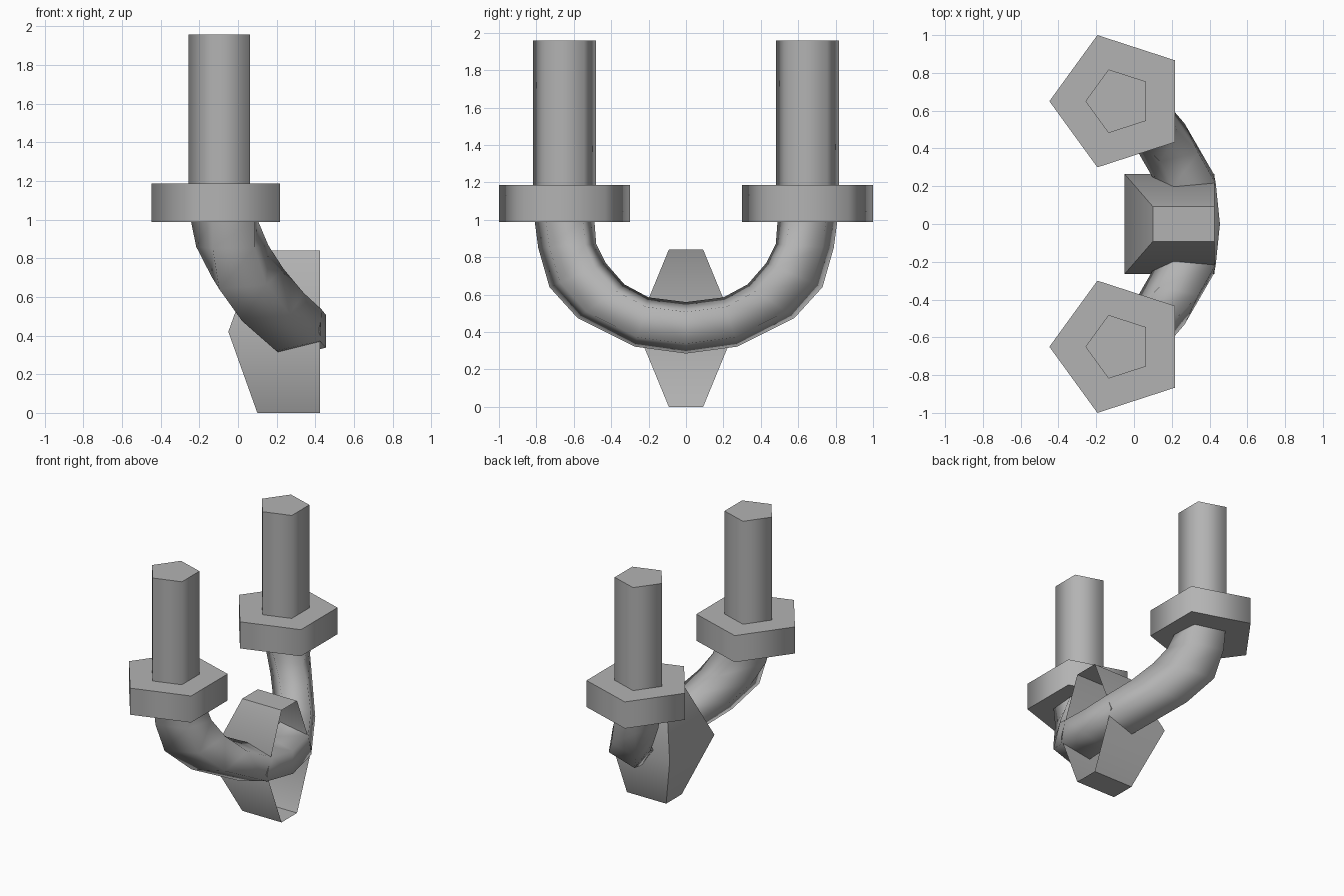
import bpy, bmesh, math

if "Cube" in bpy.data.objects:
    bpy.data.objects.remove(bpy.data.objects["Cube"])

PIN_X, PIN_Y = -0.08, 0.65   # centre of each pin
SIDES = 5

grey = bpy.data.materials.new("dark_grey")
grey.diffuse_color = (0.45, 0.45, 0.45, 1)
grey.use_nodes = True
grey.node_tree.nodes["Principled BSDF"].inputs["Base Color"].default_value = grey.diffuse_color


def make_object(name, faces_of, smooth_angle):
    """Make one object from a function that fills a bmesh."""
    bm = bmesh.new()
    faces_of(bm)
    bmesh.ops.recalc_face_normals(bm, faces=bm.faces[:])
    mesh = bpy.data.meshes.new(name)
    bm.to_mesh(mesh)
    bm.free()
    mesh.materials.append(grey)
    obj = bpy.data.objects.new(name, mesh)
    bpy.context.collection.objects.link(obj)
    bpy.ops.object.select_all(action='DESELECT')
    obj.select_set(True)
    bpy.context.view_layer.objects.active = obj
    bpy.ops.object.shade_smooth_by_angle(angle=math.radians(smooth_angle))


def skin(rings, caps=True):
    """Bridge vertex rings, optionally closing both ends."""
    def fill(bm):
        loops = [[bm.verts.new(p) for p in ring] for ring in rings]
        n = len(loops[0])
        for a, b in zip(loops, loops[1:]):
            for i in range(n):
                j = (i + 1) % n
                bm.faces.new((a[i], a[j], b[j], b[i]))
        if caps:
            bm.faces.new(loops[0][::-1])
            bm.faces.new(loops[-1])
    return fill


def pentagon(y, z, r):
    """Level pentagon with one corner pointing to -x."""
    return [(PIN_X - r * math.cos(k * math.tau / SIDES),
             y + r * math.sin(k * math.tau / SIDES), z) for k in range(SIDES)]


# Pins and collars, one pair per side
for side, sy in (("front", -1), ("back", 1)):
    y = sy * PIN_Y
    make_object(side + "_pin", skin([pentagon(y, 1.15, 0.177), pentagon(y, 1.958, 0.177)]), 80)
    make_object(side + "_collar", skin([pentagon(y, 0.988, 0.368), pentagon(y, 1.187, 0.368)]), 80)

# U-shaped pipe: outer and inner (y, z) of each cross-section, front half to middle
half = [((-0.81, 1.00), (-0.49, 1.00)),
        ((-0.79, 0.85), (-0.48, 0.87)),
        ((-0.73, 0.64), (-0.43, 0.77)),
        ((-0.58, 0.475), (-0.33, 0.655)),
        ((-0.275, 0.322), (-0.20, 0.585)),
        ((0.0, 0.285), (0.0, 0.56))]
sections = half + [((-o[0], o[1]), (-i[0], i[1])) for o, i in half[-2::-1]]


def bulge(y, z, plus_side):
    """Push towards +x, fading with distance from the pipe's middle."""
    d = math.hypot(y, z - 0.42)
    extra = 0.032 * min(1.0, d / 0.22) if plus_side else 0.0
    return 0.395 * max(0.0, 1 - (d / 0.85) ** 2) ** 1.5 + extra


pipe = []
for (oy, oz), (iy, iz) in sections:
    ring = []
    for k in range(SIDES):
        a = k * math.tau / SIDES
        t = 0.5 + 0.5 * math.sin(a) / math.sin(math.tau / SIDES)
        y, z = oy + (iy - oy) * t, oz + (iz - oz) * t
        ring.append((PIN_X - 0.165 * math.cos(a) + bulge(y, z, k in (2, 3)), y, z))
    pipe.append(ring)
make_object("curved_pipe", skin(pipe, caps=False), 180)

# Faceted clasp block, open on its +x side
outline = [(0.092, 0.0), (0.265, 0.42), (0.092, 0.84),
           (-0.092, 0.84), (-0.265, 0.42), (-0.092, 0.0)]


def clasp(bm):
    left = [bm.verts.new((-0.05 if z == 0.42 else 0.10, y, z)) for y, z in outline]
    right = [bm.verts.new((0.425, y, z)) for y, z in outline]
    for i in range(6):
        j = (i + 1) % 6
        bm.faces.new((left[i], left[j], right[j], right[i]))
    # sloping panels on the -x side
    for ids in ((0, 1, 4, 5), (1, 2, 3, 4)):
        bm.faces.new([left[i] for i in ids])


make_object("clasp_block", clasp, 60)
